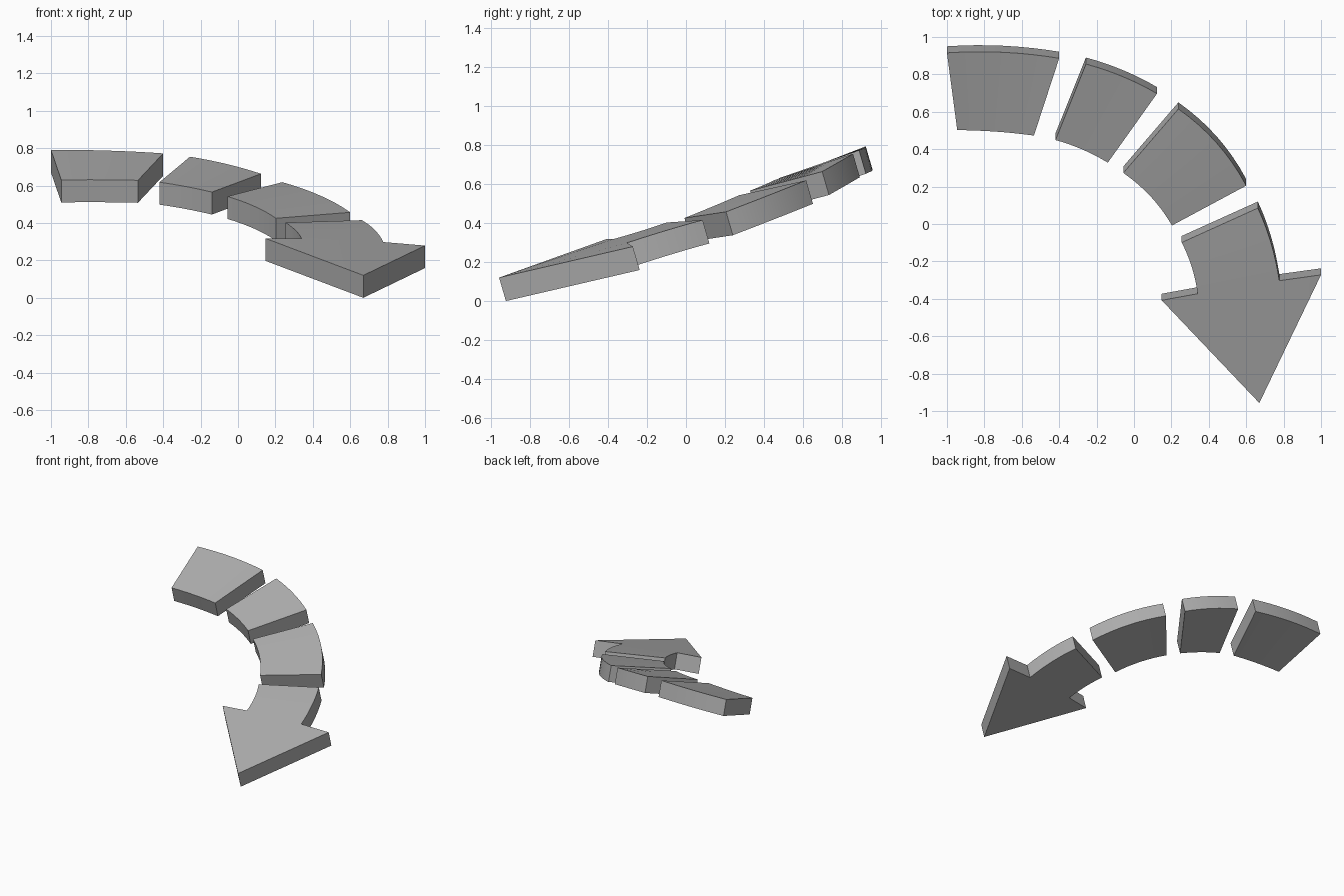
import bpy, bmesh
from mathutils import Vector

if "Cube" in bpy.data.objects:
    bpy.data.objects.remove(bpy.data.objects["Cube"])

DEPTH = Vector((0, 0.035, -0.12))   # shared thickness direction
STEPS = 8

# dark grey finish
GREY = bpy.data.materials.new("dark_grey")
GREY.diffuse_color = (0.42, 0.42, 0.42, 1)
GREY.use_nodes = True
GREY.node_tree.nodes["Principled BSDF"].inputs["Base Color"].default_value = GREY.diffuse_color


def arc(a, m, b):
    """Smooth curve passing through three points."""
    a, m, b = Vector(a), Vector(m), Vector(b)
    c = 2 * m - (a + b) / 2
    ts = [i / STEPS for i in range(STEPS + 1)]
    return [a * (1 - t) ** 2 + c * 2 * t * (1 - t) + b * t * t for t in ts]


def plate(name, outer, inner, head=None):
    """Curved strip between two arcs, optional arrowhead, then extruded."""
    bm = bmesh.new()
    o = [bm.verts.new(p) for p in arc(*outer)]
    i = [bm.verts.new(p) for p in arc(*inner)]
    for k in range(STEPS):
        bm.faces.new((i[k], i[k + 1], o[k + 1], o[k]))
    if head:
        left, tip, right = [bm.verts.new(p) for p in head]
        rim = [left, i[-1], o[-1], right]
        for a, b in zip(rim, rim[1:]):
            bm.faces.new((tip, b, a))
    ext = bmesh.ops.extrude_face_region(bm, geom=bm.faces[:], use_keep_orig=True)
    moved = [g for g in ext["geom"] if isinstance(g, bmesh.types.BMVert)]
    bmesh.ops.translate(bm, verts=moved, vec=DEPTH)
    bmesh.ops.recalc_face_normals(bm, faces=bm.faces[:])
    me = bpy.data.meshes.new(name)
    bm.to_mesh(me)
    bm.free()
    me.materials.append(GREY)
    ob = bpy.data.objects.new(name, me)
    bpy.context.collection.objects.link(ob)
    bpy.context.view_layer.objects.active = ob
    ob.select_set(True)
    bpy.ops.object.shade_smooth_by_angle(angle=0.5)
    ob.select_set(False)


# three separate dashes of the curved arrow
plate("dash_first",
      [(-1, .915, .79), (-.7, .918, .787), (-.4, .886, .772)],
      [(-.945, .502, .63), (-.74, .494, .631), (-.535, .473, .628)])
plate("dash_second",
      [(-.257, .855, .754), (-.06, .788, .715), (.123, .697, .663)],
      [(-.42, .449, .618), (-.275, .398, .594), (-.14, .328, .565)])
plate("dash_third",
      [(.237, .615, .618), (.443, .432, .545), (.60, .205, .457)],
      [(-.057, .273, .542), (.09, .146, .488), (.203, -.008, .425)])

# final dash with the arrowhead
plate("arrow_head",
      [(.662, .085, .415), (.732, -.10, .362), (.777, -.303, .298)],
      [(.255, -.099, .402), (.31, -.233, .358), (.34, -.373, .317)],
      head=[(.148, -.408, .317), (.67, -.957, .12), (1, -.272, .279)])
